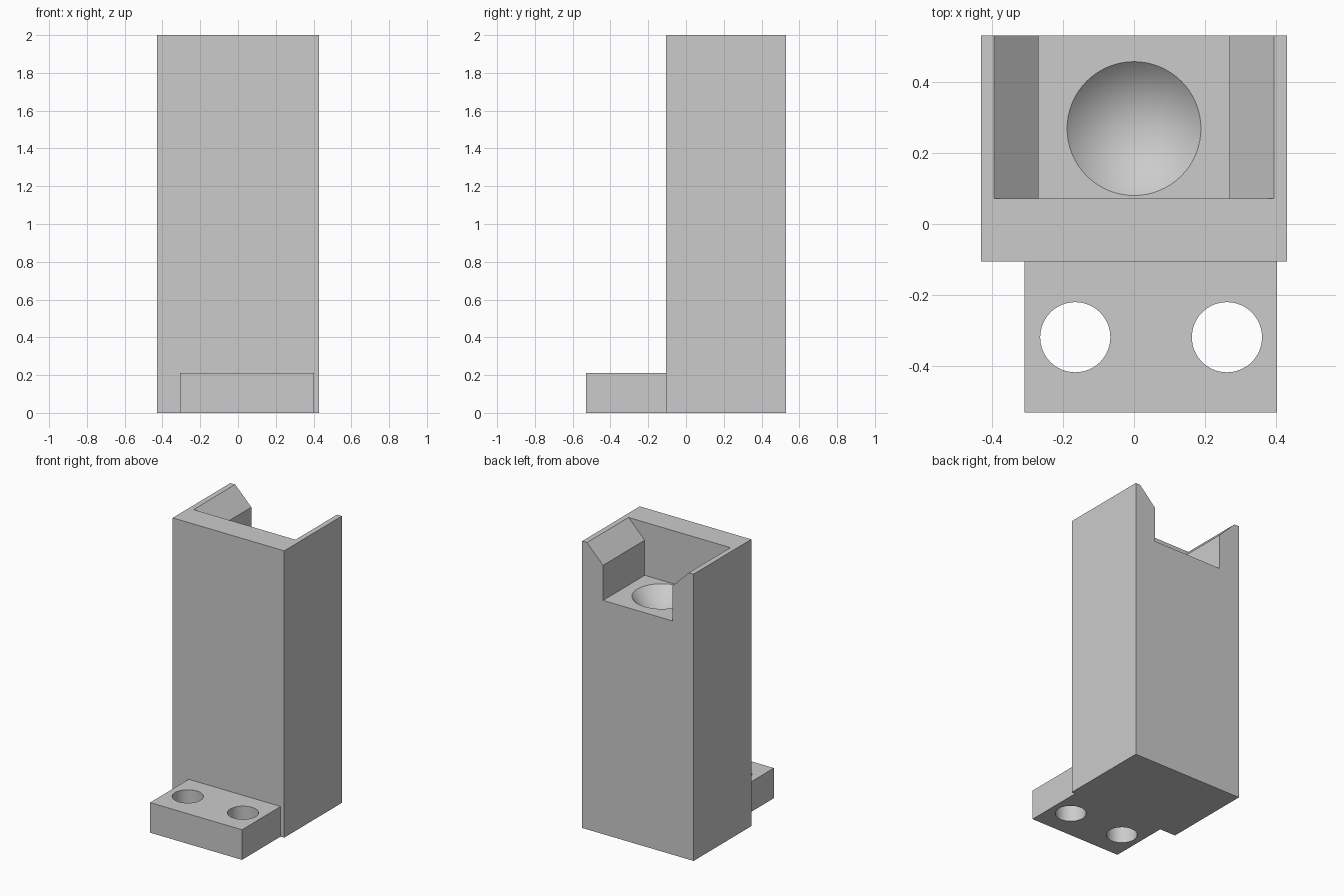
import bpy
import bmesh
import math

default = bpy.data.objects.get("Cube")
if default:
    bpy.data.objects.remove(default, do_unlink=True)

# Single plain grey finish
grey = bpy.data.materials.new("light_grey")
grey.use_nodes = True
colour = (0.6, 0.6, 0.6, 1.0)
grey.diffuse_color = colour
grey.node_tree.nodes["Principled BSDF"].inputs["Base Color"].default_value = colour


def prism(name, profile, y_front, y_back):
    """Extrude an (x, z) outline along y."""
    bm = bmesh.new()
    face = bm.faces.new([bm.verts.new((x, y_front, z)) for x, z in profile])
    grown = bmesh.ops.extrude_face_region(bm, geom=[face])["geom"]
    moved = [v for v in grown if isinstance(v, bmesh.types.BMVert)]
    bmesh.ops.translate(bm, verts=moved, vec=(0, y_back - y_front, 0))
    bmesh.ops.recalc_face_normals(bm, faces=bm.faces)
    mesh = bpy.data.meshes.new(name)
    bm.to_mesh(mesh)
    bm.free()
    mesh.materials.append(grey)
    obj = bpy.data.objects.new(name, mesh)
    bpy.context.collection.objects.link(obj)
    return obj


def box(name, x0, x1, y0, y1, z0, z1):
    return prism(name, [(x0, z0), (x1, z0), (x1, z1), (x0, z1)], y0, y1)


def round_cutter(x, y, z0, z1, r_bottom, r_top):
    bpy.ops.mesh.primitive_cone_add(
        vertices=64, radius1=r_bottom, radius2=r_top, depth=z1 - z0,
        location=(x, y, (z0 + z1) / 2))
    cutter = bpy.context.object
    cutter.data.materials.append(grey)
    return cutter


def cut(target, cutter):
    """Subtract the cutter and discard it."""
    cutter.hide_render = True
    mod = target.modifiers.new("cut", "BOOLEAN")
    mod.operation = "DIFFERENCE"
    mod.solver = "EXACT"
    mod.object = cutter
    bpy.ops.object.select_all(action="DESELECT")
    target.select_set(True)
    bpy.context.view_layer.objects.active = target
    bpy.ops.object.modifier_apply(modifier=mod.name)
    bpy.data.objects.remove(cutter, do_unlink=True)


# Tall post
post = box("post", -0.43, 0.43, -0.105, 0.53, 0, 2)

# Notch open to the top and back, with chamfered upper sides
floor_z = 1.63
half = [(0.268, floor_z), (0.268, 1.875), (0.393, 2), (0.393, 2.1)]
outline = half + [(-x, z) for x, z in reversed(half)]
cut(post, prism("notch_cutter", outline, 0.072, 0.6))

# Conical seat in the notch floor
seat_r, lip = 0.188, 0.004
cut(post, round_cutter(0, 0.268, floor_z - seat_r, floor_z + lip, 0, seat_r + lip))

# Mounting foot with two through holes
foot = box("mounting_foot", -0.307, 0.402, -0.53, -0.105, 0, 0.21)
for hole_x in (-0.165, 0.261):
    cut(foot, round_cutter(hole_x, -0.318, -0.1, 0.3, 0.0985, 0.0985))

# Smooth the round walls, keep edges sharp
for part in (post, foot):
    bpy.ops.object.select_all(action="DESELECT")
    part.select_set(True)
    bpy.context.view_layer.objects.active = part
    bpy.ops.object.shade_smooth_by_angle(angle=math.radians(30))
